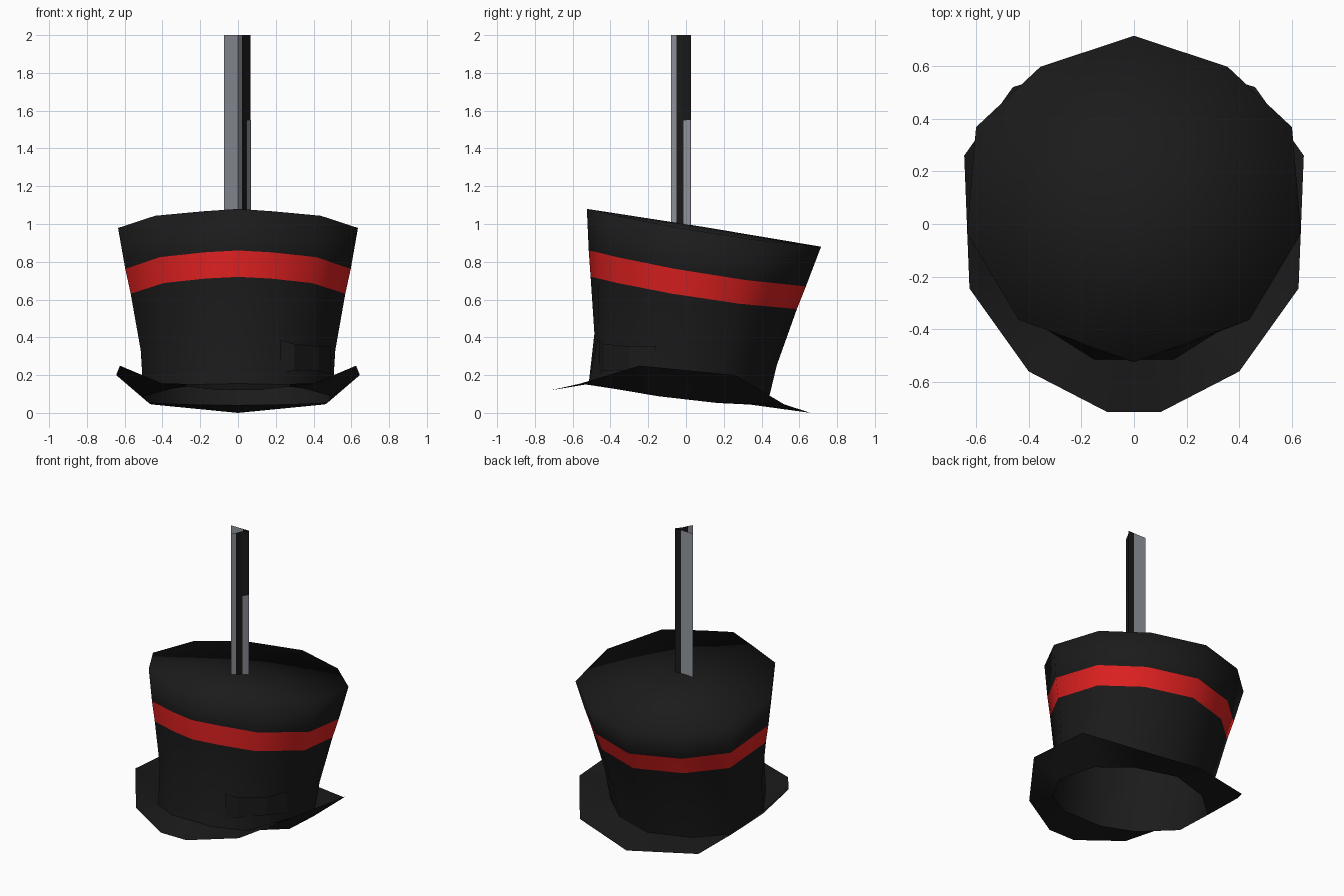
import bpy, bmesh

if "Cube" in bpy.data.objects:
    bpy.data.objects.remove(bpy.data.objects["Cube"])


def material(name, rgb):
    m = bpy.data.materials.new(name)
    m.diffuse_color = (*rgb, 1.0)
    m.use_nodes = True
    m.node_tree.nodes["Principled BSDF"].inputs["Base Color"].default_value = m.diffuse_color
    return m


BLACK = material("black felt", (0.011, 0.011, 0.011))
RED = material("red ribbon", (0.76, 0.015, 0.015))
GREY = material("grey metal", (0.29, 0.31, 0.35))


def finish(bm, name, mats, smooth=True):
    bmesh.ops.recalc_face_normals(bm, faces=bm.faces)
    for f in bm.faces:
        f.smooth = smooth
    mesh = bpy.data.meshes.new(name)
    bm.to_mesh(mesh)
    bm.free()
    for m in mats:
        mesh.materials.append(m)
    ob = bpy.data.objects.new(name, mesh)
    bpy.context.collection.objects.link(ob)
    return ob


def hat_ring(y_front, z_front, y_back, z_back, half_width, blunt):
    """Tilted ring, sagging slightly at the sides; blunt flattens the front point."""
    half = [(0, -1), (0.3, -0.887 - 0.113 * blunt), (0.69, -0.74), (1, -0.21),
            (0.945, 0.44), (0.56, 0.81), (0, 1)]
    pts = []
    for x, y in half + [(-x, y) for x, y in half[5:0:-1]]:
        t = (y + 1) / 2
        pts.append((x * half_width,
                    y_front + (y_back - y_front) * t,
                    z_front + (z_back - z_front) * t - 0.022 * x * x))
    return pts


BASE = hat_ring(-0.515, 0.155, 0.43, 0.04, 0.50, 1)
RINGS = [
    BASE,
    hat_ring(-0.485, 0.42, 0.48, 0.25, 0.515, 0.6),
    hat_ring(-0.505, 0.72, 0.587, 0.55, 0.568, 0.3),   # ribbon bottom
    hat_ring(-0.515, 0.86, 0.635, 0.67, 0.597, 0.25),  # ribbon top
    hat_ring(-0.525, 1.08, 0.715, 0.88, 0.635, 0),
]

# Crown: flared open-bottomed tube with a ribbon band and a flat top
bm = bmesh.new()
loops = [[bm.verts.new(p) for p in ring] for ring in RINGS]
n = len(BASE)
for r in range(len(loops) - 1):
    a, b = loops[r], loops[r + 1]
    for i in range(n):
        j = (i + 1) % n
        f = bm.faces.new((a[i], a[j], b[j], b[i]))
        f.material_index = 1 if r == 2 else 0
centre = bm.verts.new((0, 0.09, 0.985))
for i in range(n):
    bm.faces.new((loops[-1][i], loops[-1][(i + 1) % n], centre))
finish(bm, "crown", [BLACK, RED])

# Brim: thin warped sheet, curled up at the sides and dropping at the back
EDGE = [(0, -0.715, 0.12), (0.1, -0.715, 0.12), (0.4, -0.56, 0.155),
        (0.625, -0.245, 0.25), (0.645, 0.26, 0.20), (0.46, 0.52, 0.045), (0, 0.66, 0)]
bm = bmesh.new()
for s in (1, -1):
    inner = [bm.verts.new((s * x, y, z)) for x, y, z in BASE[:7]]
    outer = [bm.verts.new((s * x, y, z)) for x, y, z in EDGE]
    for i in range(6):
        bm.faces.new((inner[i], inner[i + 1], outer[i + 1], outer[i]))
bmesh.ops.remove_doubles(bm, verts=bm.verts, dist=0.0005)
finish(bm, "brim", [BLACK])


def sheet(name, path, mat, smooth=False):
    """Upright sheet along a path of (x, y, bottom, top)."""
    bm = bmesh.new()
    cols = [(bm.verts.new((x, y, lo)), bm.verts.new((x, y, hi)))
            for x, y, lo, hi in path]
    for a, b in zip(cols, cols[1:]):
        bm.faces.new((a[0], b[0], b[1], a[1]))
    return finish(bm, name, [mat], smooth)


# Pinched patch on the front right of the crown
sheet("patch", [(0.225, -0.46, 0.21, 0.385), (0.30, -0.435, 0.225, 0.365),
                (0.43, -0.30, 0.225, 0.352), (0.49, -0.16, 0.205, 0.355)], BLACK)

# Pipe: hollow open tube, grey on the left and black on the right
LO, HI = 0.95, 2.0
sheet("pipe_grey_side", [(x, y, LO, HI) for x, y in
      [(0.02, -0.05), (0.0, -0.08), (-0.073, 0.026), (0.02, 0.025)]], GREY)
sheet("pipe_dark_side", [(x, y, LO, HI) for x, y in
      [(0.02, 0.025), (0.067, 0.026), (0.035, -0.016), (0.02, -0.05)]], BLACK)
# Short grey strip on the right of the pipe
sheet("pipe_strip", [(0.045, -0.017, LO, 1.55), (0.069, 0.024, LO, 1.55)], GREY)
